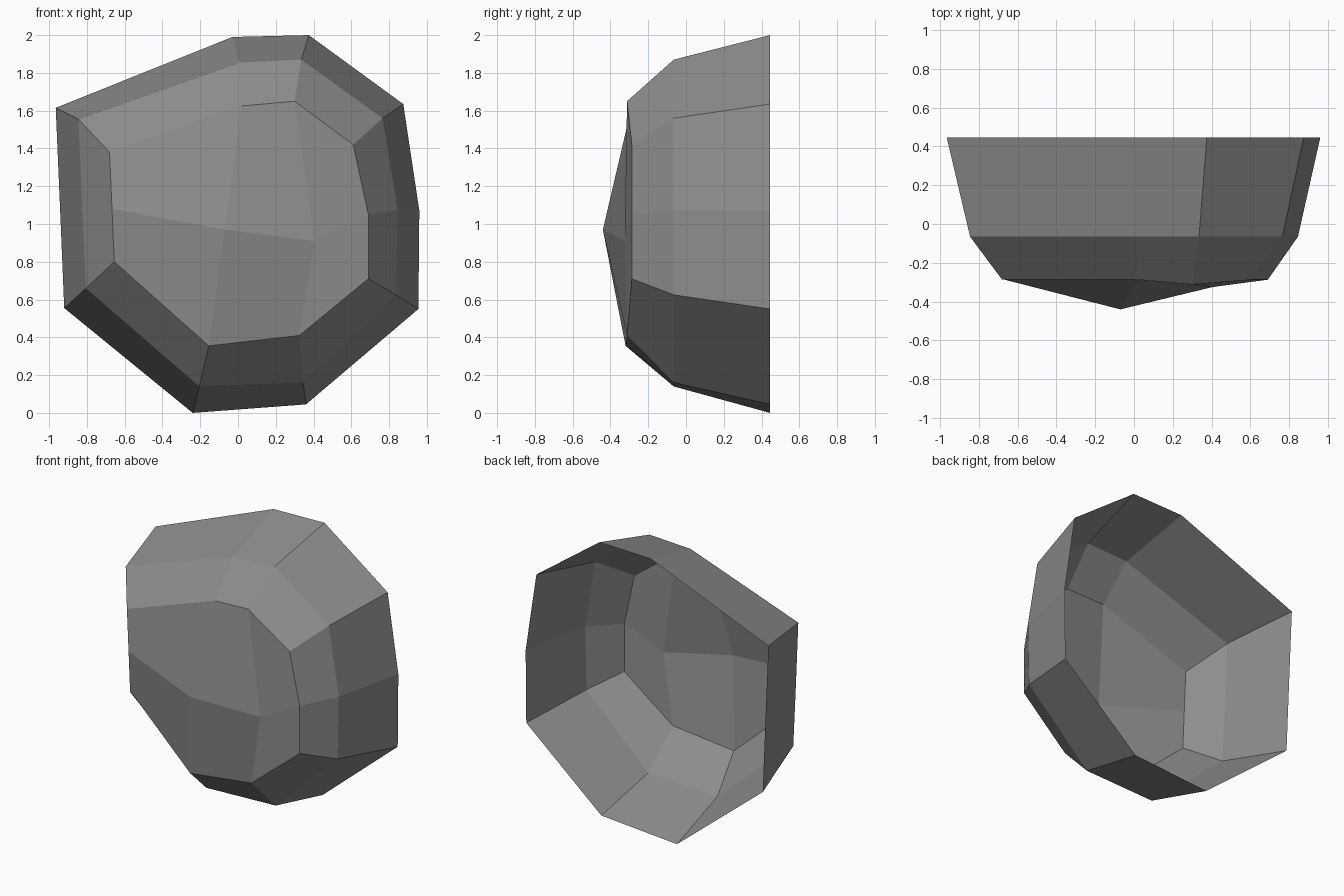
import bpy
import bmesh

cube = bpy.data.objects.get("Cube")
if cube:
    bpy.data.objects.remove(cube, do_unlink=True)

# Single stone colour
stone = bpy.data.materials.new("stone_grey")
stone.use_nodes = True
grey = (0.27, 0.27, 0.27, 1)
stone.diffuse_color = grey
stone.node_tree.nodes["Principled BSDF"].inputs["Base Color"].default_value = grey

# Outlines (x, z), clockwise from the upper left corner
back = [(-.965, 1.615), (-.03, 1.99), (.375, 2), (.875, 1.635), (.96, 1.07),
        (.955, .55), (.36, .045), (-.24, 0), (-.92, .555), (-.942, 1.08)]
middle = [(-.845, 1.555), (.01, 1.855), (.335, 1.87), (.765, 1.56), (.845, 1.075),
          (.835, .625), (.345, .16), (-.205, .14), (-.805, .66), (-.825, 1.08)]
front = [(-.68, 1.38), (.02, 1.625), (.3, 1.65), (.61, 1.42), (.69, 1.05),
         (.69, .71), (.325, .41), (-.155, .355), (-.655, .8), (-.667, 1.08)]
front_depth = {2: -.312, 6: -.312, 7: -.32}

bm = bmesh.new()
back_ring = [bm.verts.new((x, .445, z)) for x, z in back]
mid_ring = [bm.verts.new((x, -.065, z)) for x, z in middle]
front_ring = [bm.verts.new((x, front_depth.get(i, -.287), z))
              for i, (x, z) in enumerate(front)]

# Sloping sides, open at the back
for outer, inner in ((back_ring, mid_ring), (mid_ring, front_ring)):
    for i in range(len(outer)):
        j = (i + 1) % len(outer)
        bm.faces.new((outer[i], outer[j], inner[j], inner[i]))

# Faceted front around a peak and a lower shoulder
peak = bm.verts.new((-.07, -.44, .97))
shoulder = bm.verts.new((.405, -.325, .91))
f = front_ring
for hub, start in ((peak, 9), (shoulder, 2), (shoulder, 4), (peak, 7)):
    bm.faces.new([f[(start + k) % len(f)] for k in range(3)] + [hub])
bm.faces.new((f[1], f[2], shoulder, peak))
bm.faces.new((f[6], f[7], peak, shoulder))

bmesh.ops.recalc_face_normals(bm, faces=bm.faces[:])
# Keep the front facing -y
if sum(face.normal.y for face in peak.link_faces) > 0:
    bmesh.ops.reverse_faces(bm, faces=bm.faces[:])

mesh = bpy.data.meshes.new("rock_shell")
bm.to_mesh(mesh)
bm.free()
mesh.materials.append(stone)
rock = bpy.data.objects.new("rock_shell", mesh)
bpy.context.collection.objects.link(rock)
